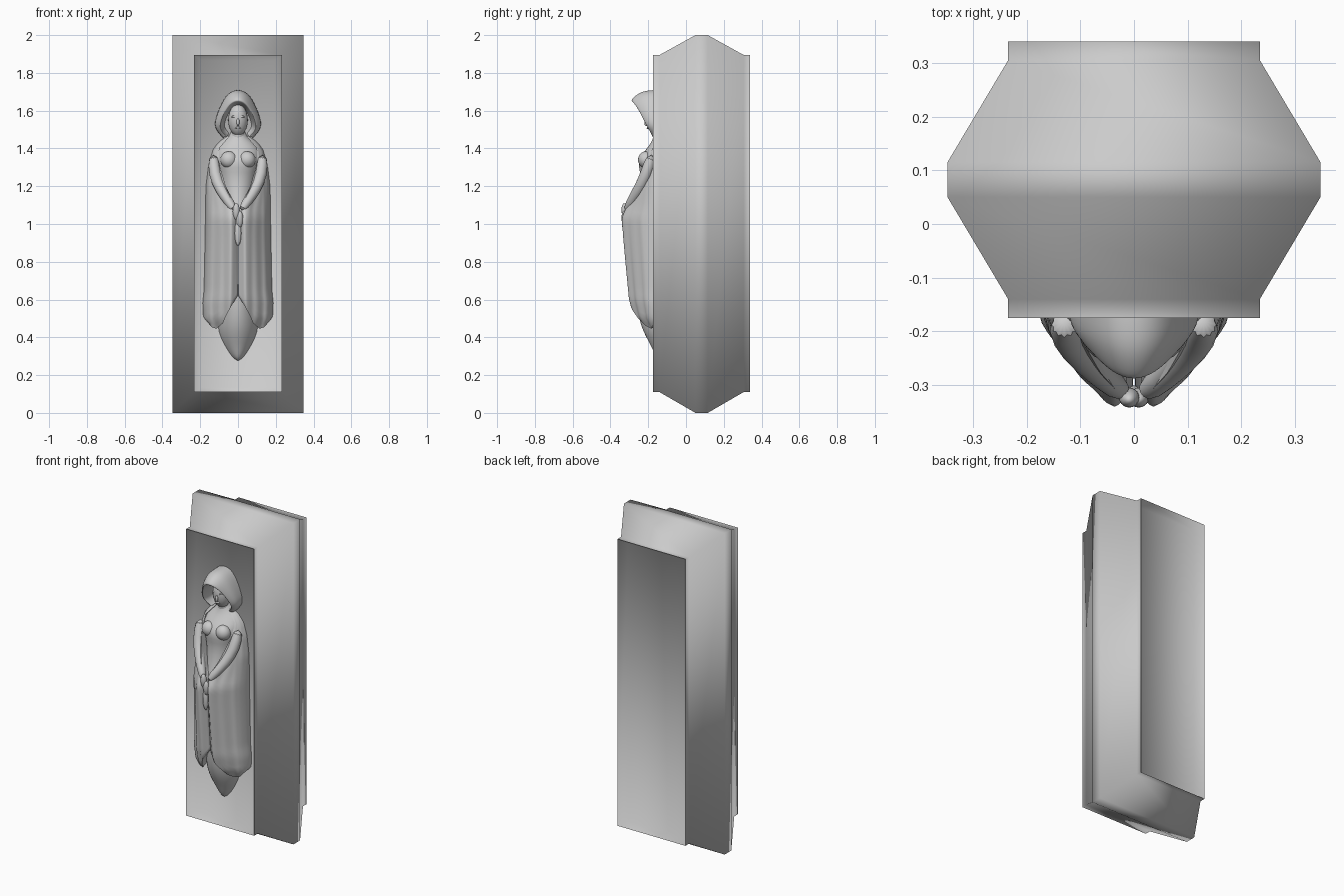
import bpy, bmesh, math
from mathutils import Vector

if "Cube" in bpy.data.objects:
    bpy.data.objects.remove(bpy.data.objects["Cube"], do_unlink=True)

stone = bpy.data.materials.new("grey_stone")
stone.use_nodes = True
stone.diffuse_color = (0.6, 0.6, 0.6, 1)
stone.node_tree.nodes["Principled BSDF"].inputs["Base Color"].default_value = stone.diffuse_color


def loft(name, rows, closed=False, caps=False, angle=60, mirror=False, subdiv=0):
    """Skin rows of points into one smooth surface."""
    bm = bmesh.new()
    grid = [[bm.verts.new(p) for p in row] for row in rows]
    n = len(rows[0])
    for a, b in zip(grid, grid[1:]):
        for i in range(n if closed else n - 1):
            j = (i + 1) % n
            bm.faces.new((a[i], a[j], b[j], b[i]))
    if caps:
        bm.faces.new(grid[0][::-1])
        bm.faces.new(grid[-1])
    bmesh.ops.recalc_face_normals(bm, faces=bm.faces)
    # open shells must face the front
    if not caps and sum(f.normal.y * f.calc_area() for f in bm.faces) > 0:
        bmesh.ops.reverse_faces(bm, faces=bm.faces)
    mesh = bpy.data.meshes.new(name)
    bm.to_mesh(mesh)
    bm.free()
    obj = bpy.data.objects.new(name, mesh)
    bpy.context.collection.objects.link(obj)
    finish(obj, angle)
    if mirror:
        obj.modifiers.new("Mirror", "MIRROR").use_mirror_merge = False
    if subdiv:
        mod = obj.modifiers.new("Smooth", "SUBSURF")
        mod.levels = mod.render_levels = subdiv
    return obj


def finish(obj, angle):
    obj.data.materials.append(stone)
    bpy.ops.object.select_all(action="DESELECT")
    obj.select_set(True)
    bpy.context.view_layer.objects.active = obj
    bpy.ops.object.shade_smooth_by_angle(angle=math.radians(angle))


def ramp(table, v):
    """Eased lookup in a sorted list of (key, value) pairs."""
    if v <= table[0][0]:
        return table[0][1]
    for (a, p), (b, q) in zip(table, table[1:]):
        if v <= b:
            return p + (q - p) * (v - a) / (b - a)
    return table[-1][1]


def ellipsoid(name, centre, radii, tilt=0):
    bpy.ops.mesh.primitive_uv_sphere_add(segments=20, ring_count=12, location=centre,
                                         scale=radii, rotation=(tilt, 0, 0))
    obj = bpy.context.object
    obj.name = name
    finish(obj, 180)
    return obj


# Slab: rectangular frames from the front panel round to the back panel
def frame(y, half, low, high):
    return [(-half, y, low), (half, y, low), (half, y, high), (-half, y, high)]


rim, belt, panel = (0.234, 0.11, 1.895), (0.347, 0, 2), (0.192, 0.135, 1.865)
loft("slab", [frame(-0.132, *panel), frame(-0.175, *rim), frame(-0.14, *rim),
              frame(0.05, *belt), frame(0.115, *belt), frame(0.305, *rim),
              frame(0.34, *rim), frame(0.297, *panel)], closed=True, caps=True, angle=100)

# Cloak: one draped half, mirrored
outer = [(0.44, 0.16), (0.5, 0.183), (0.58, 0.187), (0.65, 0.18), (0.9, 0.175),
         (1.2, 0.17), (1.32, 0.155), (1.4, 0.13), (1.44, 0.095), (1.47, 0.05)]
inner = [(0.95, 0.002), (1.08, 0.015), (1.2, 0.065), (1.32, 0.1), (1.4, 0.1), (1.47, 0.04)]
front = [(0.44, -0.22), (0.5, -0.272), (0.6, -0.3), (0.8, -0.32), (1.03, -0.342),
         (1.1, -0.315), (1.2, -0.29), (1.3, -0.26), (1.4, -0.215), (1.47, -0.165)]
bulge = [(0, 0.82), (0.1, 0.94), (0.2, 1), (0.35, 0.92), (0.53, 0.77), (0.8, 0.52),
         (0.93, 0.3), (1, 0.05)]
hem = [(0, 0.62), (0.2, 0.56), (0.45, 0.475), (0.7, 0.445), (0.85, 0.455), (1, 0.51)]
rows = []
for r in range(41):
    u = r / 40
    row = []
    for c in range(25):
        t = c / 24
        z = 1.465 + (ramp(hem, t) - 1.465) * u
        x = ramp(inner, z) + (ramp(outer, z) - ramp(inner, z)) * t
        fold = 0.004 * math.sin(t * 20) * u
        y = -0.13 + (ramp(front, z) + 0.13) * ramp(bulge, x / ramp(outer, z)) + fold
        row.append((x, y, z))
    # tuck both edges back into the panel
    first, last = row[0], row[-1]
    rows.append([(first[0], -0.12, first[2])] + row + [(last[0] * 0.97, -0.11, last[2])])
rows.append([(x * 0.95, -0.11, z + 0.05) for x, y, z in rows[-1]])
loft("cloak", rows, mirror=True, angle=70)


# Torso and under-gown: half-round rows of (height, half width, front)
def half_round(name, table, ridge=1.0, steps=20):
    rows = []
    for z, w, y in table:
        row = []
        for i in range(steps + 1):
            a = math.pi * i / steps
            row.append((-w * math.cos(a), -0.1 + (y + 0.1) * math.sin(a) ** ridge, z))
        rows.append(row)
    return loft(name, rows, angle=80, subdiv=1)


half_round("torso", [(1.5, 0.035, -0.165), (1.46, 0.05, -0.172), (1.43, 0.095, -0.185),
                     (1.39, 0.125, -0.215), (1.345, 0.125, -0.25), (1.3, 0.115, -0.25),
                     (1.25, 0.1, -0.238), (1.15, 0.09, -0.25), (1.05, 0.08, -0.28)], 0.8)
half_round("under_gown", [(0.68, 0.1, -0.265), (0.56, 0.115, -0.262), (0.46, 0.115, -0.24),
                          (0.4, 0.1, -0.21), (0.35, 0.075, -0.183), (0.31, 0.05, -0.165),
                          (0.285, 0.028, -0.15), (0.275, 0.004, -0.13)], 1.3)
for side in (-1, 1):
    ellipsoid("bust", (0.048 * side, -0.212, 1.34), (0.045, 0.042, 0.045))


# Sleeves: tapered tubes meeting at the hands
def tube(name, path, sides=12):
    rows = []
    pts = [Vector(p[:3]) for p in path]
    for i, p in enumerate(path):
        d = (pts[min(i + 1, len(pts) - 1)] - pts[max(i - 1, 0)]).normalized()
        across = d.cross(Vector((0, 1, 0))).normalized()
        up = across.cross(d)
        rows.append([pts[i] + p[3] * (across * math.cos(k * math.tau / sides)
                                      + up * math.sin(k * math.tau / sides))
                     for k in range(sides)])
    return loft(name, rows, closed=True, caps=True, mirror=True, subdiv=1)


tube("sleeve", [(0.13, -0.18, 1.37, 0.03), (0.125, -0.21, 1.26, 0.034),
                (0.09, -0.25, 1.18, 0.032), (0.05, -0.29, 1.12, 0.026),
                (0.018, -0.315, 1.07, 0.022)])
for side in (-1, 1):
    ellipsoid("hand", (0.009 * side, -0.323, 1.045 - 0.02 * side), (0.019, 0.018, 0.045), 0.1)
ellipsoid("fingers", (0, -0.316, 0.955), (0.018, 0.016, 0.07))

# Hood: arches from the inner lining over the brim to the panel
brim = [(0, -0.298, 1.655), (0.04, -0.282, 1.64), (0.07, -0.252, 1.595),
        (0.093, -0.225, 1.54), (0.098, -0.2, 1.495), (0.06, -0.178, 1.46)]
crown = [(0, -0.21, 1.715), (0.05, -0.2, 1.7), (0.087, -0.19, 1.645),
         (0.117, -0.18, 1.57), (0.13, -0.17, 1.51), (0.08, -0.165, 1.455)]


def arch(points, scale=1, y=None, dy=0, dz=0):
    half = [(x * scale, (py if y is None else y) + dy, 1.55 + (z - 1.55) * scale + dz)
            for x, py, z in points]
    return [(-x, py, z) for x, py, z in half[:0:-1]] + half


middle = [tuple((a + b) / 2 for a, b in zip(p, q)) for p, q in zip(brim, crown)]
loft("hood", [arch(brim, 0.75, -0.13), arch(brim, 0.88, dy=0.04), arch(brim, 0.96, dy=0.008),
              arch(brim, 1.02, dz=0.006), arch(middle, 1.04, dy=-0.004, dz=0.006),
              arch(crown, 1.0), arch(crown, 0.99, -0.1)], angle=120, subdiv=2)

# Face and neck inside the hood
ellipsoid("face", (0, -0.16, 1.55), (0.052, 0.05, 0.085), 0.12)
ellipsoid("nose", (0, -0.207, 1.54), (0.008, 0.012, 0.022), -0.25)
ellipsoid("lips", (0, -0.2, 1.508), (0.015, 0.008, 0.006))
ellipsoid("neck", (0, -0.14, 1.47), (0.035, 0.035, 0.06))
for side in (-1, 1):
    ellipsoid("brow", (0.02 * side, -0.2, 1.568), (0.017, 0.008, 0.006))
